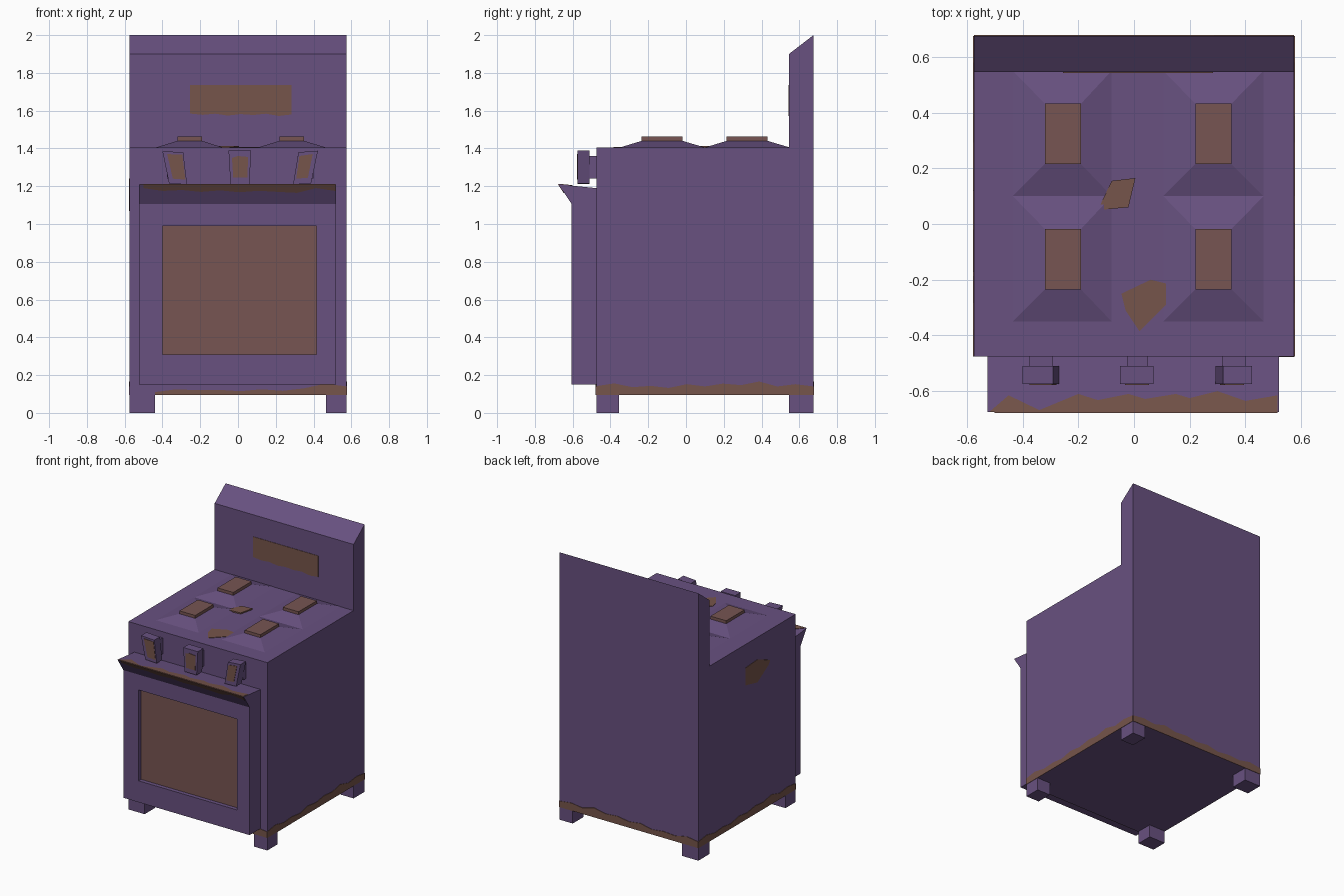
import bpy, bmesh

if "Cube" in bpy.data.objects:
    bpy.data.objects.remove(bpy.data.objects["Cube"])


def material(name, rgb):
    m = bpy.data.materials.new(name)
    m.diffuse_color = (*rgb, 1)
    m.use_nodes = True
    m.node_tree.nodes["Principled BSDF"].inputs["Base Color"].default_value = m.diffuse_color
    return m


PURPLE = material("purple enamel", (0.138, 0.082, 0.216))
BROWN = material("brown glass", (0.184, 0.091, 0.084))
RUST = material("rust", (0.181, 0.090, 0.069))


def finish(name, bm, *mats):
    bmesh.ops.recalc_face_normals(bm, faces=bm.faces)
    me = bpy.data.meshes.new(name)
    bm.to_mesh(me)
    bm.free()
    for m in mats:
        me.materials.append(m)
    ob = bpy.data.objects.new(name, me)
    bpy.context.collection.objects.link(ob)
    return ob


def prism_bm(axis, pts, lo, hi, slope=0, v0=0):
    """Extrude a 2D outline along an axis; slope leans it along the second coordinate."""
    bm = bmesh.new()
    rings = []
    for h in (lo, hi):
        ring = []
        for u, v in pts:
            w = h + slope * (v - v0)
            ring.append(bm.verts.new({'x': (w, u, v), 'y': (u, w, v), 'z': (u, v, w)}[axis]))
        rings.append(ring)
    a, b = rings
    bm.faces.new(a)
    bm.faces.new(b)
    for i in range(len(pts)):
        j = (i + 1) % len(pts)
        bm.faces.new((a[i], a[j], b[j], b[i]))
    bmesh.ops.recalc_face_normals(bm, faces=bm.faces)
    return bm


def prism(name, axis, pts, lo, hi, mat, slope=0, v0=0):
    return finish(name, prism_bm(axis, pts, lo, hi, slope, v0), mat)


def rect(u0, u1, v0, v1):
    return [(u0, v0), (u1, v0), (u1, v1), (u0, v1)]


def wavy(u0, u1, base, edge):
    """Strip with one straight edge and one ragged edge."""
    n = len(edge) - 1
    return [(u0, base), (u1, base)] + [
        (u0 + (u1 - u0) * i / n, edge[i]) for i in range(n, -1, -1)]


T = 0.003  # thickness of painted patches

# Body with backsplash
prism("body", 'x', [(-0.475, 0.095), (0.675, 0.095), (0.675, 2.0), (0.545, 1.9),
                    (0.545, 1.405), (-0.475, 1.405)], -0.575, 0.575, PURPLE)

# Feet
for side, x0, x1 in (("left", -0.575, -0.44), ("right", 0.465, 0.575)):
    for end, y0, y1 in (("front", -0.475, -0.355), ("back", 0.545, 0.675)):
        prism(f"{end}_{side}_foot", 'z', rect(x0, x1, y0, y1), 0, 0.095, PURPLE)

# Oven door with flared handle and recessed window
bm = prism_bm('x', [(-0.475, 0.15), (-0.605, 0.15), (-0.605, 1.105), (-0.675, 1.21),
                    (-0.475, 1.19)], -0.525, 0.52)
bm.faces.ensure_lookup_table()
front = min(bm.faces, key=lambda f: f.normal.y)
bmesh.ops.inset_individual(bm, faces=[front], thickness=0.1)
c = front.calc_center_median()
for v in front.verts:
    v.co.x = -0.40 if v.co.x < c.x else 0.415
    v.co.z = 0.31 if v.co.z < c.z else 0.99
new = bmesh.ops.extrude_discrete_faces(bm, faces=[front])["faces"][0]
for v in new.verts:
    v.co.y += 0.03
new.material_index = 1
finish("oven_door", bm, PURPLE, BROWN)

# Burners: low pyramid with a brown plate
for side, bx0, bx1, tx0, tx1 in (("left", -0.435, -0.08, -0.32, -0.19),
                                 ("right", 0.105, 0.465, 0.22, 0.35)):
    for end, dy in (("front", 0), ("back", 0.45)):
        bm = prism_bm('z', rect(bx0, bx1, -0.35 + dy, 0.10 + dy), 1.402, 1.44)
        for v in bm.verts:
            if v.co.z > 1.42:
                v.co.x = tx0 if v.co.x < (bx0 + bx1) / 2 else tx1
                v.co.y = (-0.235 if v.co.y < -0.1 + dy else -0.018) + dy
            else:
                v.co.z = 1.405
        finish(f"{end}_{side}_burner_base", bm, PURPLE)
        prism(f"{end}_{side}_burner", 'z', rect(tx0, tx1, -0.235 + dy, -0.018 + dy),
              1.44, 1.462, BROWN)

# Knobs: stem, tapered cap and worn patch
knobs = {
    "left": ([(-0.40, 1.385), (-0.29, 1.38), (-0.27, 1.212), (-0.365, 1.215)],
             [(-0.375, 1.37), (-0.295, 1.367), (-0.278, 1.235), (-0.345, 1.24)], -0.375, -0.29),
    "middle": ([(-0.05, 1.39), (0.07, 1.39), (0.06, 1.212), (-0.04, 1.212)],
               [(-0.032, 1.35), (0.0, 1.36), (0.053, 1.355), (0.05, 1.245), (-0.025, 1.245)],
               -0.025, 0.05),
    "right": ([(0.32, 1.38), (0.423, 1.388), (0.387, 1.215), (0.292, 1.212)],
              [(0.325, 1.36), (0.395, 1.37), (0.37, 1.245), (0.308, 1.24)], 0.315, 0.40),
}
for side, (cap, patch, x0, x1) in knobs.items():
    prism(f"{side}_knob_stem", 'y', rect(x0, x1, 1.24, 1.36), -0.51, -0.475, PURPLE)
    prism(f"{side}_knob", 'y', cap, -0.575, -0.51, PURPLE)
    prism(f"{side}_knob_patch", 'y', patch, -0.575 - T, -0.575, RUST)

# Rust along the bottom edges
edge = [0.142, 0.156, 0.136, 0.143, 0.132, 0.152, 0.14, 0.155, 0.147, 0.166, 0.14, 0.152, 0.14]
prism("right_bottom_rust", 'x', wavy(-0.475, 0.675, 0.095, edge), 0.575, 0.575 + T, RUST)
prism("left_bottom_rust", 'x', wavy(-0.475, 0.675, 0.095, edge[::-1]), -0.575 - T, -0.575, RUST)
prism("back_bottom_rust", 'y', wavy(-0.575, 0.575, 0.095, edge), 0.675, 0.675 + T, RUST)
prism("front_bottom_rust", 'y', wavy(-0.44, 0.575, 0.095, [
    0.11, 0.125, 0.12, 0.122, 0.115, 0.125, 0.117, 0.13, 0.155, 0.14]),
    -0.475 - T, -0.475, RUST)

# Rust on the handle: top face and front slope
prism("handle_top_rust", 'z', [
    (-0.52, -0.675), (0.515, -0.675), (0.515, -0.615), (0.40, -0.635), (0.30, -0.60),
    (0.20, -0.625), (0.15, -0.61), (0.04, -0.628), (-0.02, -0.61), (-0.13, -0.632),
    (-0.20, -0.61), (-0.34, -0.668), (-0.45, -0.615)],
    1.21, 1.21 + T, RUST, -0.1, -0.675)
prism("handle_front_rust", 'y', wavy(-0.50, 0.515, 1.21, [
    1.19, 1.175, 1.18, 1.17, 1.178, 1.168, 1.176, 1.17, 1.165, 1.19, 1.175]),
    -0.675 - T, -0.675, RUST, -0.667, 1.21)

# Patches on backsplash, cooktop and left side
prism("backsplash_rust", 'y', wavy(-0.255, 0.283, 1.737, [
    1.585, 1.578, 1.584, 1.574, 1.582, 1.577, 1.584, 1.572, 1.58]), 0.545 - T, 0.545, RUST)
prism("cooktop_front_rust", 'z', [
    (-0.045, -0.25), (0.06, -0.20), (0.14, -0.22), (0.16, -0.245), (0.02, -0.385), (-0.03, -0.31)],
    1.405, 1.405 + T, RUST)
prism("cooktop_back_rust", 'z', [(-0.08, 0.155), (0.005, 0.165), (-0.02, 0.06), (-0.13, 0.05)],
      1.405, 1.414, RUST)
prism("left_side_rust", 'x', [
    (0.12, 1.23), (-0.02, 1.24), (-0.17, 1.18), (-0.15, 1.15), (-0.02, 1.07), (0.12, 1.10)],
    -0.575 - T, -0.575, RUST)
